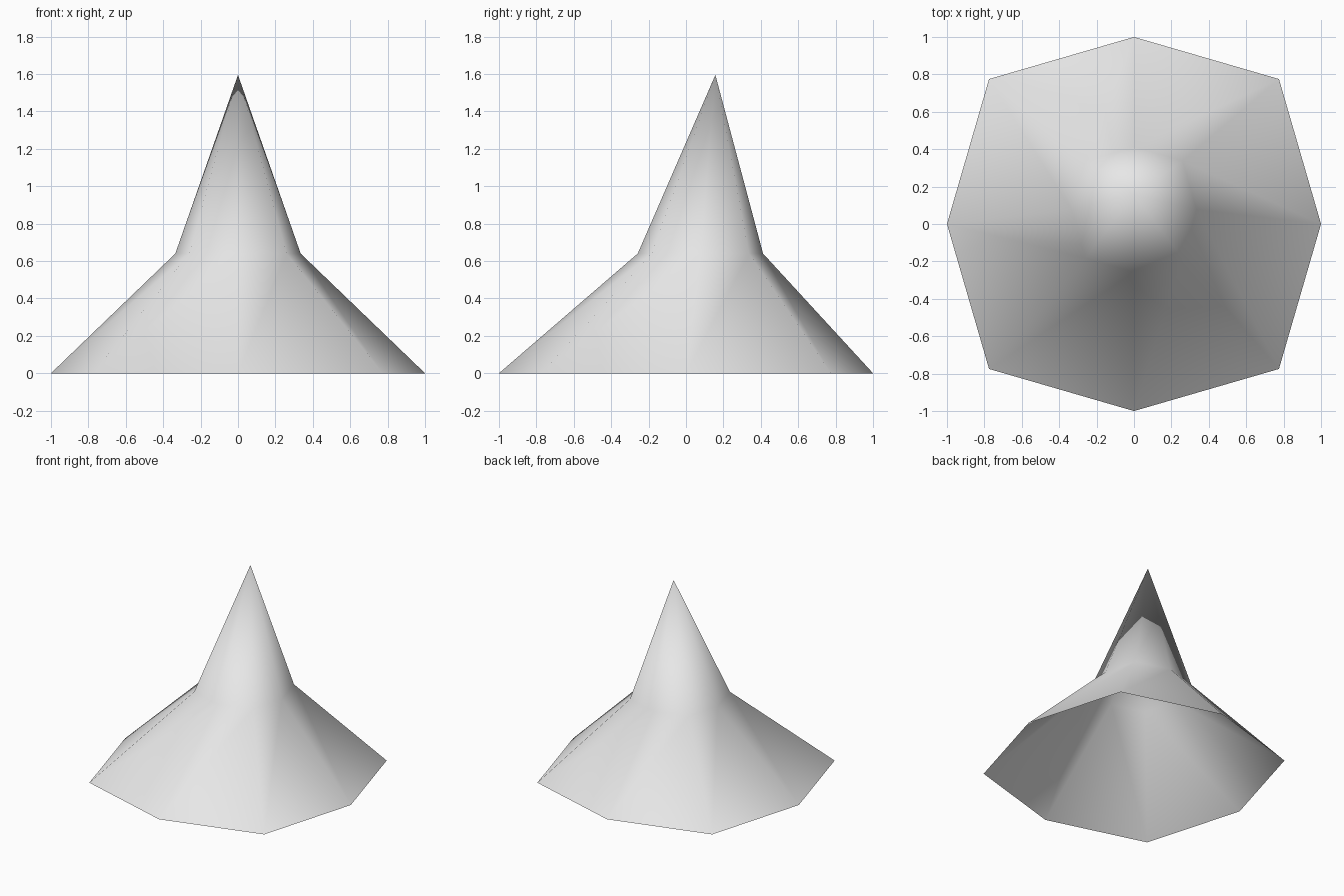
import bpy
import bmesh
import math

if "Cube" in bpy.data.objects:
    bpy.data.objects.remove(bpy.data.objects["Cube"])

grey = bpy.data.materials.new("plain grey")
grey.diffuse_color = (0.8, 0.8, 0.8, 1)
grey.use_nodes = True
grey.node_tree.nodes["Principled BSDF"].inputs["Base Color"].default_value = grey.diffuse_color


def ring(bm, axis, diagonal, y, z):
    """Eight-sided rounded-square ring: axis reach and diagonal corner offset."""
    verts = []
    for i in range(8):
        r = diagonal * math.sqrt(2) if i % 2 else axis
        a = i * math.pi / 4
        verts.append(bm.verts.new((r * math.cos(a), y + r * math.sin(a), z)))
    return verts


bm = bmesh.new()
rim = ring(bm, 1.0, 0.775, 0, 0)
neck = ring(bm, 0.335, 0.26, 0.077, 0.64)
tip = bm.verts.new((0, 0.157, 1.595))

# Flared skirt and leaning spike, open underneath
for i in range(8):
    j = (i + 1) % 8
    bm.faces.new((rim[i], rim[j], neck[j], neck[i]))
    bm.faces.new((neck[i], neck[j], tip))
for f in bm.faces:
    f.smooth = True

mesh = bpy.data.meshes.new("flared_spire")
bm.to_mesh(mesh)
bm.free()
mesh.materials.append(grey)
bpy.context.collection.objects.link(bpy.data.objects.new("flared_spire", mesh))
